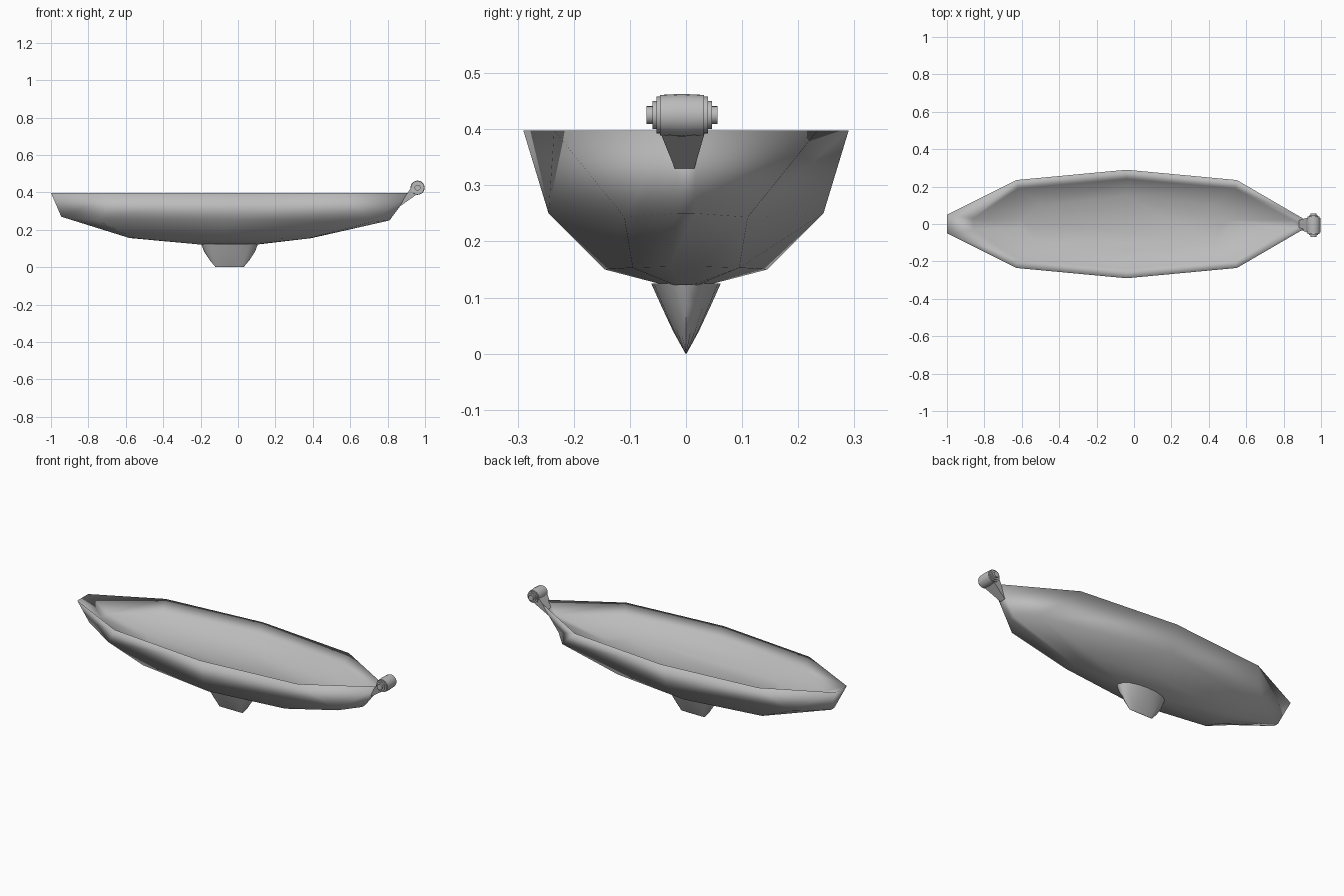
import bpy, bmesh, math

if "Cube" in bpy.data.objects:
    bpy.data.objects.remove(bpy.data.objects["Cube"])

grey = bpy.data.materials.new("plain grey")
grey.diffuse_color = (0.5, 0.5, 0.5, 1)
grey.use_nodes = True
grey.node_tree.nodes["Principled BSDF"].inputs["Base Color"].default_value = grey.diffuse_color


def make(name, loops, caps=(True, True), angle=40):
    """Loft a skin through equal-length closed loops of points."""
    bm = bmesh.new()
    rows = [[bm.verts.new(p) for p in loop] for loop in loops]
    n = len(rows[0])
    for a, b in zip(rows, rows[1:]):
        for i in range(n):
            j = (i + 1) % n
            bm.faces.new((a[i], a[j], b[j], b[i]))
    if caps[0]:
        bm.faces.new(rows[0][::-1])
    if caps[1]:
        bm.faces.new(rows[-1])
    bmesh.ops.recalc_face_normals(bm, faces=bm.faces)
    mesh = bpy.data.meshes.new(name)
    bm.to_mesh(mesh)
    bm.free()
    mesh.materials.append(grey)
    ob = bpy.data.objects.new(name, mesh)
    bpy.context.collection.objects.link(ob)
    bpy.ops.object.select_all(action='DESELECT')
    ob.select_set(True)
    bpy.context.view_layer.objects.active = ob
    bpy.ops.object.shade_smooth_by_angle(angle=math.radians(angle))
    return ob


# Hull with a shallow inner floor: half-outlines from floor over the rim to the bottom
levels = [
    [(-.6, .02, .28), (-.5, .10, .28), (-.05, .15, .28), (.42, .10, .28), (.5, .02, .28)],
    [(-.86, .03, .33), (-.62, .19, .34), (-.04, .24, .34), (.54, .19, .34), (.85, .02, .33)],
    [(-1, .05, .398), (-.63, .235, .398), (-.04, .29, .398), (.55, .235, .398), (.92, .02, .398)],
    [(-.945, .015, .27), (-.75, .12, .25), (-.05, .245, .25), (.72, .11, .243), (.81, .015, .25)],
    [(-.58, .03, .156), (-.55, .085, .155), (-.09, .145, .15), (.37, .095, .153), (.39, .03, .155)],
    [(-.21, .01, .122), (-.19, .02, .122), (-.05, .03, .12), (.09, .02, .122), (.11, .01, .122)],
]
make("hull", [h + [(x, -y, z) for x, y, z in reversed(h)] for h in levels], angle=180)

# Keel fin: shrinking oval rings ending in a narrow edge
rings = []
for z, half_len, half_wide in [(.125, .152, .062), (.085, .137, .044),
                               (.04, .108, .023), (0, .075, .001)]:
    rings.append([(-.045 + half_len * math.cos(t), half_wide * math.sin(t), z)
                  for t in (2 * math.pi * i / 16 for i in range(16))])
make("keel", rings, caps=(False, True), angle=60)

# Bow roller: stepped barrel turned around the y axis
profile = [(-.07, .016), (-.06, .016), (-.06, .025), (-.053, .025), (-.053, .033), (-.046, .033),
           (-.046, .036), (-.008, .038), (.032, .036), (.032, .033), (.039, .033),
           (.039, .025), (.046, .025), (.046, .016), (.056, .016)]
make("bow_roller", [[(.96 + r * math.cos(t), y, .425 + r * math.sin(t))
                     for t in (2 * math.pi * i / 20 for i in range(20))] for y, r in profile])

# Tapered bracket joining the roller to the stem
low = [(.865, -.02, .335), (.865, .015, .335), (.872, .015, .33), (.872, -.02, .33)]
high = [(.925, -.045, .425), (.925, .033, .425), (.96, .033, .392), (.96, -.045, .392)]
make("roller_bracket", [low, high], angle=30)
